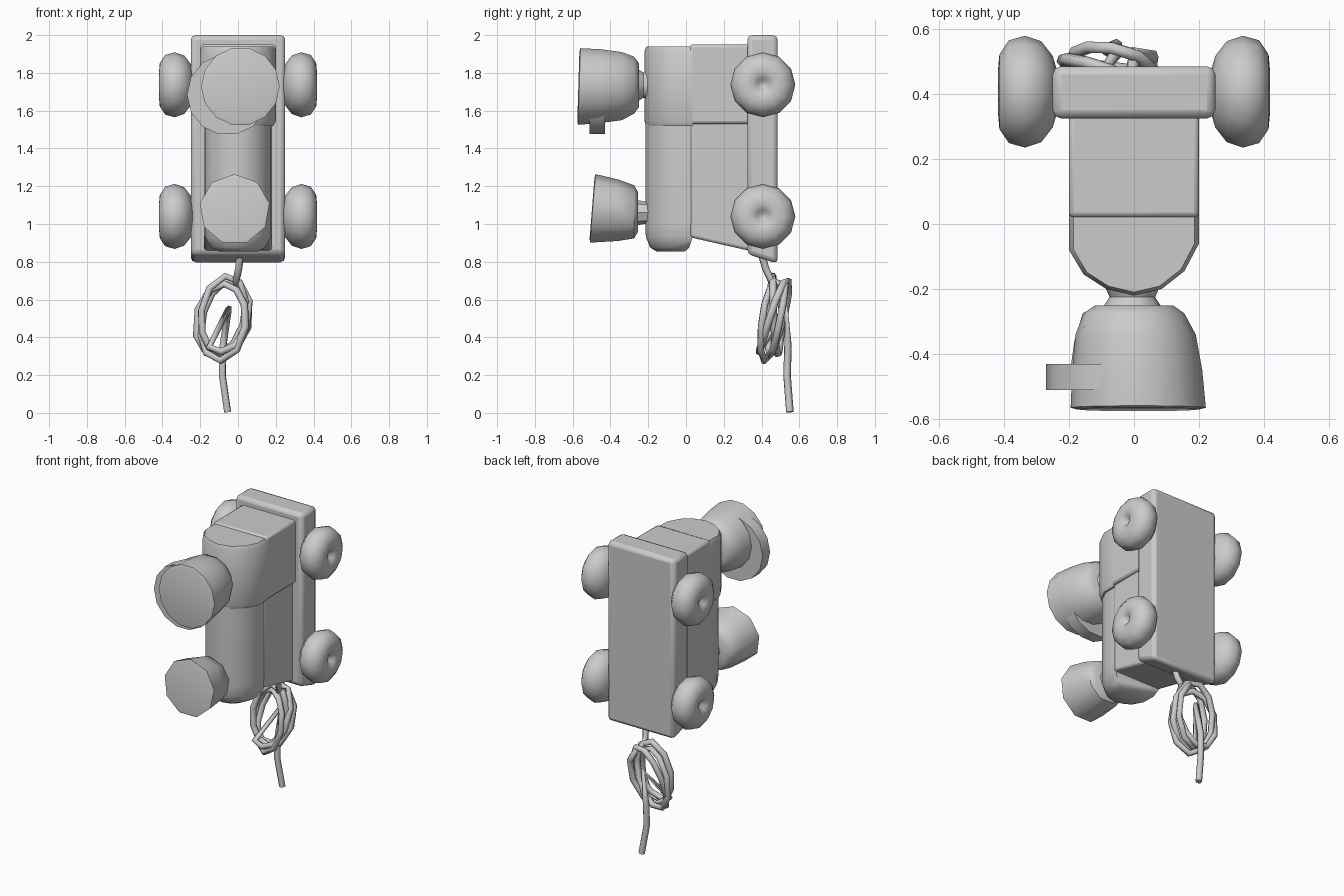
import bpy, bmesh, math
from mathutils import Vector, Matrix

if "Cube" in bpy.data.objects:
    bpy.data.objects.remove(bpy.data.objects["Cube"])


def finish(name, bm, angle=40, bevel=0.0, segs=2):
    bmesh.ops.recalc_face_normals(bm, faces=bm.faces)
    me = bpy.data.meshes.new(name)
    bm.to_mesh(me)
    bm.free()
    ob = bpy.data.objects.new(name, me)
    bpy.context.collection.objects.link(ob)
    bpy.ops.object.select_all(action='DESELECT')
    bpy.context.view_layer.objects.active = ob
    ob.select_set(True)
    if bevel:
        m = ob.modifiers.new("Bevel", 'BEVEL')
        m.width, m.segments, m.limit_method = bevel, segs, 'ANGLE'
        m.angle_limit = math.radians(45)
    bpy.ops.object.shade_smooth_by_angle(angle=math.radians(angle))
    return ob


def loft(name, rings, **kw):
    bm = bmesh.new()
    vs = [[bm.verts.new(p) for p in r] for r in rings]
    n = len(vs[0])
    for a, b in zip(vs, vs[1:]):
        for i in range(n):
            bm.faces.new((a[i], a[(i + 1) % n], b[(i + 1) % n], b[i]))
    bm.faces.new(vs[0])
    bm.faces.new(vs[-1])
    return finish(name, bm, **kw)


def prism_x(name, half, yz, **kw):
    # side outline (y, z) stretched across the width
    return loft(name, [[(s * half, y, z) for y, z in yz] for s in (-1, 1)], **kw)


def lathe_y(name, rings, n, phase=0.0, tilt=0.0, **kw):
    # rings of (y, centre x, centre z, radius), tilt leans the rim with height
    out = []
    for y, cx, cz, r, t in rings:
        ring = []
        for i in range(n):
            a = 2 * math.pi * i / n + phase
            dz = r * math.sin(a)
            ring.append((cx + r * math.cos(a), y + t * dz, cz + dz))
        out.append(ring)
    return loft(name, out, **kw)


# flat chassis with rounded front edges
prism_x("chassis", 0.25, [(0.325, 0.84), (0.485, 0.79), (0.485, 2.0), (0.325, 2.0)],
        bevel=0.025)

# lower body, slightly wider below the cab
prism_x("lower_body", 0.18, [(0.02, 0.93), (0.35, 0.855), (0.35, 1.6), (0.02, 1.6)],
        bevel=0.015)
prism_x("cab_lower", 0.2, [(0.02, 1.53), (0.35, 1.53), (0.35, 1.95), (0.02, 1.95)],
        bevel=0.015)


# arched cab and boiler
arch = [(-.2, .04), (-.2, -.08), (-.155, -.155), (-.085, -.2), (0, -.22),
        (.085, -.2), (.155, -.145), (.2, -.06), (.2, .04)]
loft("cab_roof", [[(x * s, -0.07 + (y + 0.07) * s, z) for x, y in arch]
                  for z, s in ((1.52, .94), (1.545, 1), (1.915, 1), (1.94, .93))])
loft("boiler", [[(x * .88 * s, -0.07 + (y + 0.07) * .97 * s, z) for x, y in arch]
                for z, s in ((.855, .6), (.875, .82), (.93, .98), (1.0, 1), (1.56, 1))],
     angle=50)

# large bell funnel, with the offset collar and neck
lathe_y("rear_neck", [(-.18, -.005, 1.735, .09, 0), (-.225, -.005, 1.735, .07, 0),
                      (-.27, -.005, 1.735, .1, 0)], 10)
lathe_y("rear_funnel", [(-.25, .0, 1.735, .12, 0), (-.275, .0, 1.735, .155, 0),
                        (-.34, .005, 1.73, .185, 0), (-.45, .01, 1.73, .2, 0),
                        (-.565, .013, 1.728, .208, .03), (-.57, .013, 1.728, .19, .03)],
        14, angle=45)
lathe_y("rear_funnel_collar", [(-.43, -.055, 1.685, .215, 0), (-.51, -.055, 1.685, .215, 0)], 14)

# small bell funnel
lathe_y("front_neck", [(-.18, -.01, 1.06, .07, 0), (-.22, -.01, 1.06, .06, 0),
                       (-.28, -.01, 1.06, .07, 0)], 8)
lathe_y("front_funnel", [(-.255, -.015, 1.06, .11, 0), (-.275, -.015, 1.06, .145, 0),
                         (-.36, -.018, 1.068, .168, 0), (-.494, -.018, 1.077, .187, .08),
                         (-.498, -.018, 1.077, .165, .08)], 9, phase=math.pi / 2, angle=45)

# four plump wheels with dimpled hubs
wheel = [(.235, .06), (.25, .11), (.285, .155), (.335, .172), (.385, .158),
         (.414, .115), (.418, .07), (.405, .035), (.385, .02)]
N = 12
for side, s in (("left", -1), ("right", 1)):
    for end, z in (("front", 1.04), ("rear", 1.737)):
        loft(f"{end}_{side}_wheel",
             [[(s * x, .407 + r * math.cos(2 * math.pi * i / N),
                z + r * math.sin(2 * math.pi * i / N)) for i in range(N)]
              for x, r in wheel], angle=60)

# axles
for end, z in (("front", 1.04), ("rear", 1.737)):
    loft(f"{end}_axle", [[(x, .407 + .05 * math.cos(math.pi * i / 4),
                           z + .05 * math.sin(math.pi * i / 4)) for i in range(8)]
                         for x in (-.26, .26)])

# pull string: lead, wound bundle, then a loose end
path = [(.01, .4, .84), (.005, .42, .77), (-.01, .45, .7)]
TURNS, STEPS = 3, 10
for k in range(TURNS * STEPS + 6):
    a = math.radians(60) - 2 * math.pi * k / STEPS
    w = 1 + .13 * math.sin(k * .63 * 1.37)
    sx = math.cos(a) * .125 * w
    sz = math.sin(a) * .2 * w
    path.append((-.08 + sx + .12 * sz, .465 + .16 * sz + .05 * math.sin(k * .47 + 1) - .1 * sx,
                 .5 + sz))
path += [(-.05, .53, .55), (-.08, .54, .35), (-.083, .535, .2), (-.055, .55, .005)]

cu = bpy.data.curves.new("pull_string", 'CURVE')
cu.dimensions = '3D'
sp = cu.splines.new('POLY')
sp.points.add(len(path) - 1)
for p, c in zip(sp.points, path):
    p.co = (*c, 1)
cu.bevel_depth = .02
cu.bevel_resolution = 1
cu.use_fill_caps = True
sp.use_smooth = True
string = bpy.data.objects.new("pull_string", cu)
bpy.context.collection.objects.link(string)
